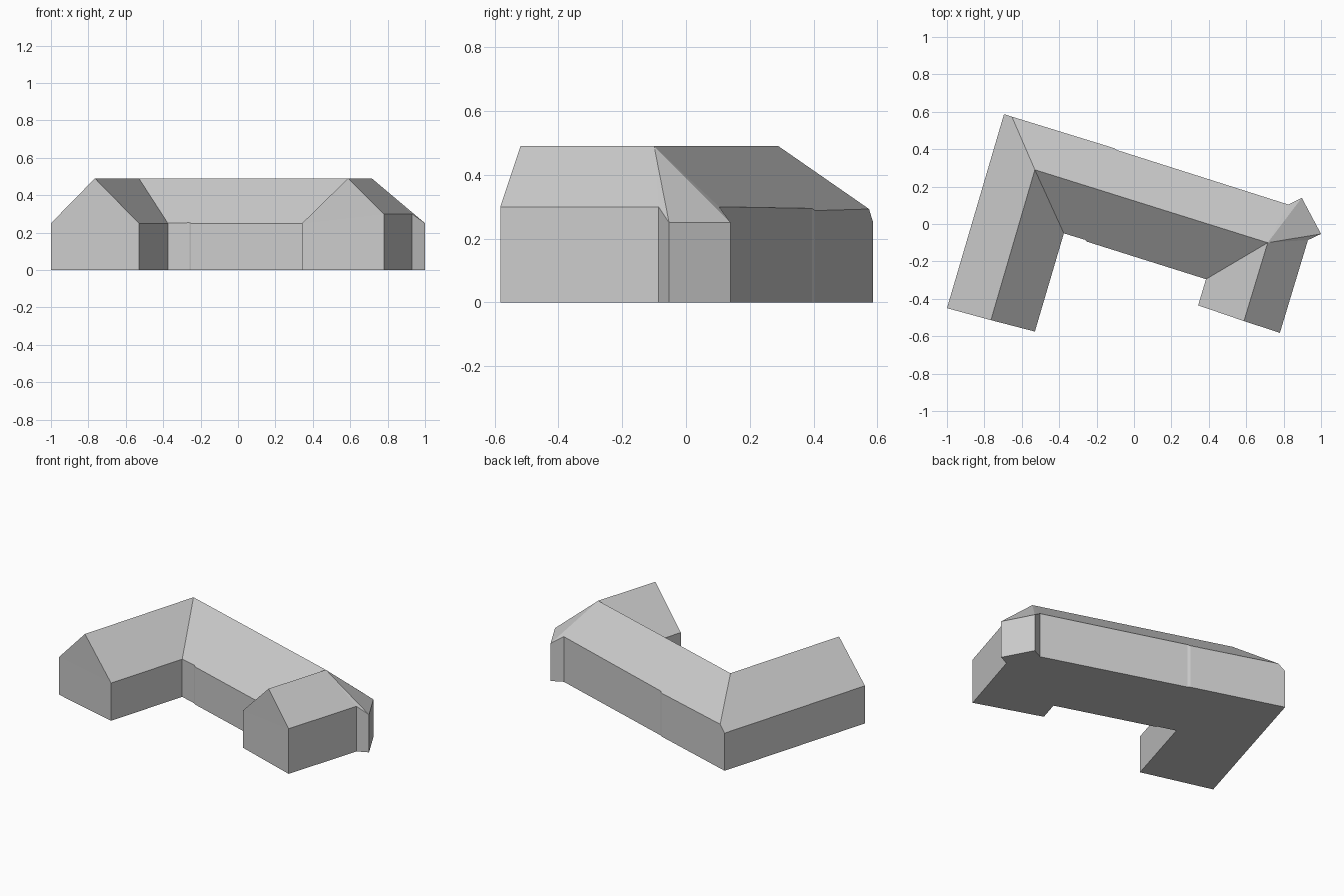
import bpy
from mathutils import Vector

default_cube = bpy.data.objects.get("Cube")
if default_cube:
    bpy.data.objects.remove(default_cube, do_unlink=True)

# One plain grey for the whole building
grey = bpy.data.materials.new("plain grey")
grey.use_nodes = True
colour = (0.6, 0.6, 0.6, 1)
grey.diffuse_color = colour
grey.node_tree.nodes["Principled BSDF"].inputs["Base Color"].default_value = colour

# Eaves corners, anticlockwise round the footprint
eaves = {
    "right_wing_outer": (-1.0, -0.45, 0.25),
    "right_wing_inner": (-0.53, -0.575, 0.25),
    "court_right": (-0.375, -0.05, 0.25),
    "court_jog_a": (-0.26, -0.085, 0.253),
    "court_jog_b": (-0.25, -0.095, 0.25),
    "court_left": (0.385, -0.295, 0.25),
    "left_wing_inner": (0.343, -0.435, 0.25),
    "left_wing_outer": (0.78, -0.582, 0.3),
    "bay_front": (0.93, -0.086, 0.3),
    "bay_tip": (1.0, -0.053, 0.25),
    "bay_back": (0.897, 0.14, 0.25),
    "back_left": (0.825, 0.104, 0.3),
    "back_jog_a": (-0.09, 0.395, 0.295),
    "back_jog_b": (-0.105, 0.405, 0.288),
    "back_right": (-0.653, 0.574, 0.293),
    "corner": (-0.695, 0.587, 0.25),
}
# Ridge line from the right gable to the left gable
ridge = {
    "right_gable": (-0.765, -0.514, 0.49),
    "right_turn": (-0.53, 0.29, 0.49),
    "left_turn": (0.715, -0.1, 0.49),
    "left_gable": (0.588, -0.519, 0.49),
}
points = eaves | ridge


def make_part(name, polygons):
    """Turn lists of corner positions into one flat-shaded object."""
    verts, index, faces = [], {}, []
    for polygon in polygons:
        face = []
        for corner in polygon:
            key = tuple(corner)
            if key not in index:
                index[key] = len(verts)
                verts.append(Vector(key))
            face.append(index[key])
        faces.append(face)
    mesh = bpy.data.meshes.new(name)
    mesh.from_pydata(verts, [], faces)
    mesh.materials.append(grey)
    mesh.update()
    obj = bpy.data.objects.new(name, mesh)
    bpy.context.collection.objects.link(obj)
    return obj


def ground(p):
    return (p[0], p[1], 0.0)


# Walls: one upright panel for each footprint edge
ring = list(eaves.values())
panels = [[ground(a), ground(b), b, a] for a, b in zip(ring, ring[1:] + ring[:1])]
make_part("walls", panels)
make_part("floor", [[ground(p) for p in reversed(ring)]])

# Gable ends
make_part("right_gable_end", [[eaves["right_wing_outer"], eaves["right_wing_inner"],
                               ridge["right_gable"]]])
make_part("left_gable_end", [[eaves["left_wing_inner"], eaves["left_wing_outer"],
                              ridge["left_gable"]]])

# Roof slopes, named by their corners
slopes = {
    "right_wing_outer_roof": "right_wing_outer right_gable right_turn back_right corner",
    "right_wing_inner_roof": "right_wing_inner court_right right_turn right_gable",
    "main_front_roof": "court_right court_jog_a court_jog_b court_left left_turn right_turn",
    "main_back_roof": "left_turn back_left back_jog_a back_jog_b back_right right_turn",
    "left_wing_inner_roof": "court_left left_wing_inner left_gable left_turn",
    "left_wing_outer_roof": "left_wing_outer bay_front left_turn left_gable",
    "bay_front_roof": "bay_front bay_tip left_turn",
    "bay_side_roof": "bay_tip bay_back left_turn",
    "bay_back_roof": "bay_back back_left left_turn",
}
for name, corners in slopes.items():
    make_part(name, [[points[c] for c in corners.split()]])
